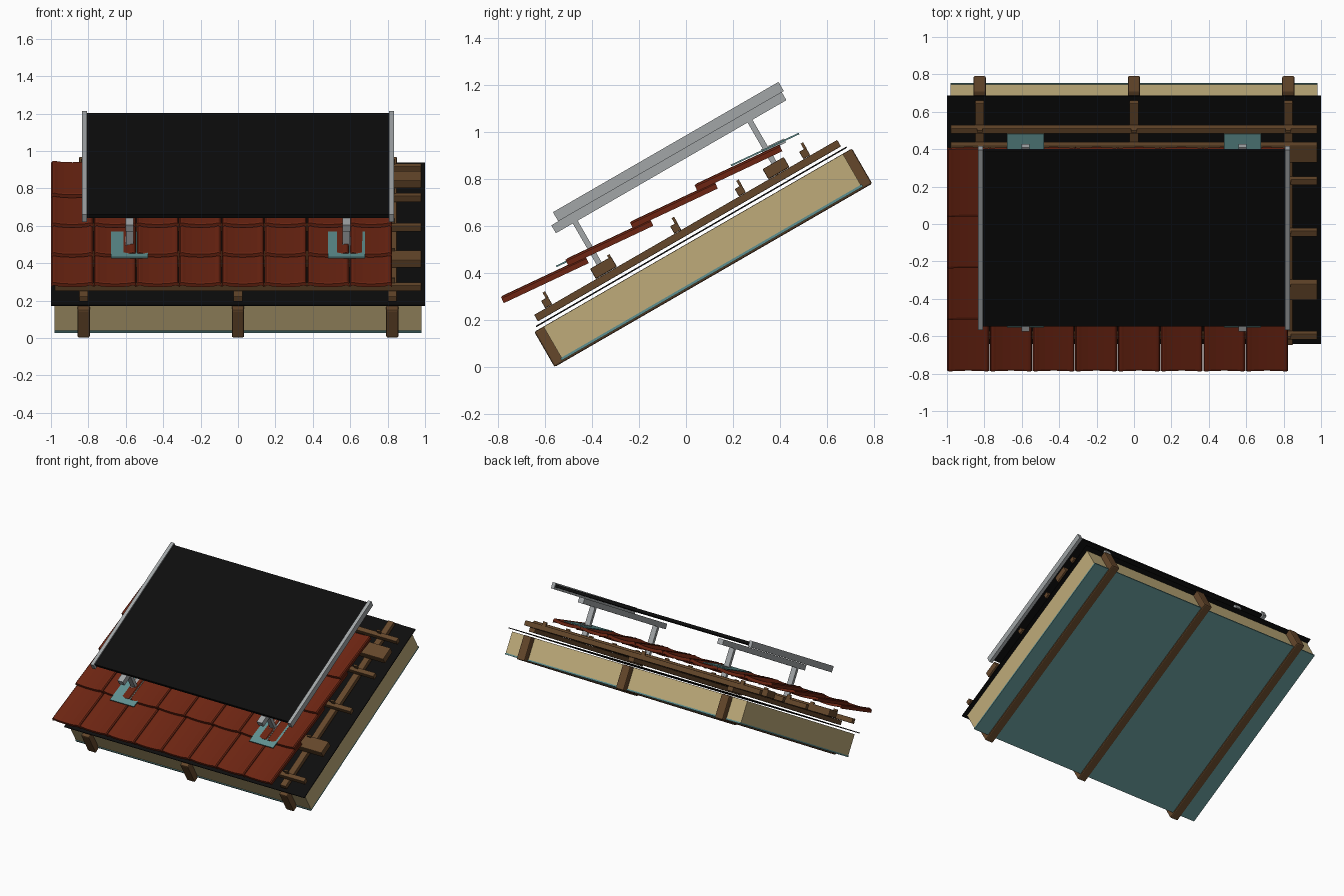
import bpy, bmesh, math
from mathutils import Matrix, Vector

if "Cube" in bpy.data.objects:
    bpy.data.objects.remove(bpy.data.objects["Cube"])

# Roof frame: local y runs up the slope, local z is normal to it
ROOF = Matrix.Translation((0, -0.56, 0.0)) @ Matrix.Rotation(math.radians(30), 4, 'X')


def material(name, rgb):
    m = bpy.data.materials.new(name)
    m.diffuse_color = (*rgb, 1)
    m.use_nodes = True
    m.node_tree.nodes["Principled BSDF"].inputs["Base Color"].default_value = m.diffuse_color
    return m


WOOD = material("brown_wood", (0.13, 0.063, 0.024))
TAN = material("tan_insulation", (0.52, 0.41, 0.195))
TEAL = material("teal_sheet", (0.115, 0.28, 0.28))
BLACK = material("black", (0.004, 0.004, 0.004))
TILE = material("red_clay", (0.15, 0.018, 0.006))
METAL = material("grey_metal", (0.36, 0.38, 0.39))


def finish(name, bm, mat, matrix):
    bmesh.ops.recalc_face_normals(bm, faces=bm.faces)
    me = bpy.data.meshes.new(name)
    bm.to_mesh(me)
    bm.free()
    me.materials.append(mat)
    ob = bpy.data.objects.new(name, me)
    bpy.context.collection.objects.link(ob)
    ob.matrix_world = matrix
    return ob


def box(name, x, u, n, mat, bevel=0, tilt=0):
    """Box from (min, max) ranges in the roof frame."""
    bm = bmesh.new()
    bmesh.ops.create_cube(bm, size=1)
    size = Vector((x[1] - x[0], u[1] - u[0], n[1] - n[0]))
    mid = Vector((x[0] + x[1], u[0] + u[1], n[0] + n[1])) / 2
    bmesh.ops.scale(bm, vec=size, verts=bm.verts)
    local = Matrix.Translation(mid) @ Matrix.Rotation(tilt, 4, 'X')
    ob = finish(name, bm, mat, ROOF @ local)
    if bevel:
        b = ob.modifiers.new("bevel", 'BEVEL')
        b.width = bevel
        b.segments = 2
    return ob


def around(c, w):
    return (c - w / 2, c + w / 2)


# Rafters, insulation, lining and roofing membrane
RAFTERS = (-0.825, 0, 0.825)
for x in RAFTERS:
    box("rafter", around(x, 0.066), (0, 1.563), (0, 0.173), WOOD, 0.008)
    box("counter_batten", around(x, 0.048), (0.036, 1.527), (0.204, 0.236), WOOD, 0.003)
box("insulation", (-0.98, 0.98), (0.045, 1.518), (0.02, 0.172), TAN)
box("lining", (-0.98, 0.98), (0.04, 1.523), (0.009, 0.02), TEAL)
box("membrane", (-1, 1), (0.018, 1.546), (0.186, 0.192), BLACK)

# Horizontal battens with fixings over the counter battens
for u in (0.108, 0.743, 1.061, 1.378):
    box("batten", (-0.98, 0.98), around(u, 0.034), (0.237, 0.273), WOOD, 0.003)
for u in (0.108, 0.425, 0.743, 1.061, 1.378):
    for x in RAFTERS:
        box("fixing", around(x, 0.03), around(u + 0.012, 0.012), (0.27, 0.3), WOOD)
for u in (0.392, 1.241):
    box("mounting_board", (-0.98, 0.98), around(u, 0.104), (0.237, 0.287), WOOD, 0.005)

# Clay tiles: a shallow pan with a raised roll along both sides
COLUMNS, ROWS = 8, 4
PITCH = 1.825 / COLUMNS
LENGTH = 0.4
PROFILE = ((0, -0.003), (0.03, 0.004), (0.08, 0.006), (0.15, 0.002), (0.3, -0.002),
           (0.5, -0.003), (0.7, -0.002), (0.85, 0.002), (0.92, 0.006),
           (0.97, 0.004), (1, -0.003))
for r in range(ROWS):
    bm = bmesh.new()
    for c in range(COLUMNS):
        x0 = -1 + c * PITCH
        loops = []
        for v, lift in ((0, -0.003), (0.012, 0), (LENGTH, 0)):
            for drop in (0, -0.022):
                loops.append([bm.verts.new((x0 + 0.0015 + t * (PITCH - 0.003), v,
                                            h + lift * (drop == 0) + drop))
                              for t, h in PROFILE])
        last = len(PROFILE) - 1
        for k in (0, 2):
            for i in range(last):
                for s in (0, 1):
                    a, b = loops[k + s], loops[k + 2 + s]
                    bm.faces.new((a[i], a[i + 1], b[i + 1], b[i]))
            for i in (0, last):
                bm.faces.new([loops[j][i] for j in (k, k + 1, k + 3, k + 2)])
        for k in (0, 4):
            a, b = loops[k], loops[k + 1]
            for i in range(last):
                bm.faces.new((a[i], a[i + 1], b[i + 1], b[i]))
    for f in bm.faces:
        f.smooth = False
    place = (Matrix.Translation((0, -0.787 + 0.275 * r, 0.295 + 0.159 * r))
             @ Matrix.Rotation(math.radians(25.2), 4, 'X'))
    finish("tile_row", bm, TILE, place)

# Mounting hooks: flashing plate, foot, post and the rail they carry
for x in (-0.58, 0.58):
    for u in (0.385, 1.245):
        box("flashing", around(x, 0.2), around(u - 0.005, 0.32), (0.351, 0.358), TEAL,
            tilt=-0.084)
        box("hook_foot", around(x, 0.045), (u - 0.02, u + 0.088), (0.34, 0.359), METAL,
            tilt=-0.084)
        box("post", around(x, 0.04), around(u, 0.024), (0.285, 0.495), METAL)
    box("support_rail", around(x, 0.045), (0.29, 1.424), (0.491, 0.53), METAL)

# Solar panel held between two edge rails
box("solar_panel", (-0.815, 0.815), (0.34, 1.423), (0.545, 0.566), BLACK)
for s in (-1, 1):
    box("edge_rail", around(s * 0.821, 0.026), (0.324, 1.434), (0.53, 0.575), METAL)
